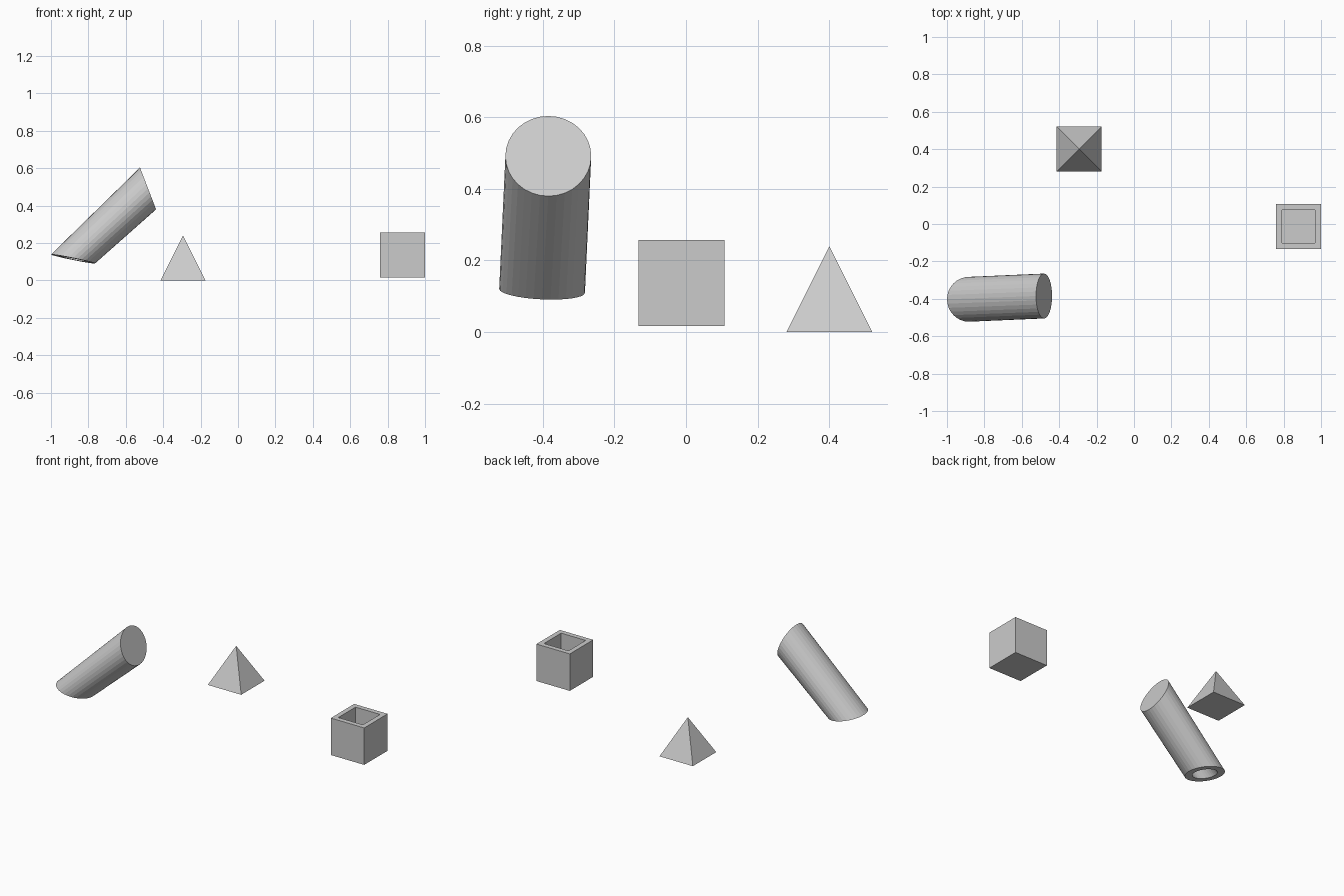
import bpy, bmesh, math
from mathutils import Vector, Matrix

if "Cube" in bpy.data.objects:
    bpy.data.objects.remove(bpy.data.objects["Cube"])

SIDE, RADIUS, WALL, SEGMENTS = 0.24, 0.12, 0.045, 32


def add_object(name, bm):
    bmesh.ops.recalc_face_normals(bm, faces=bm.faces[:])
    mesh = bpy.data.meshes.new(name)
    bm.to_mesh(mesh)
    bm.free()
    obj = bpy.data.objects.new(name, mesh)
    bpy.context.collection.objects.link(obj)
    return obj


def bridge(bm, a, b):
    n = len(a)
    for i in range(n):
        j = (i + 1) % n
        bm.faces.new((a[i], a[j], b[j], b[i]))


# Square pyramid
bm = bmesh.new()
bmesh.ops.create_cone(bm, cap_ends=True, segments=4, radius1=SIDE / math.sqrt(2),
                      radius2=0, depth=SIDE,
                      matrix=Matrix.Rotation(math.radians(45), 4, 'Z'))
bmesh.ops.translate(bm, verts=bm.verts, vec=(-0.294, 0.401, SIDE / 2))
add_object("pyramid", bm)

# Open-topped box: inset the top face and push it down
bm = bmesh.new()
bmesh.ops.create_cube(bm, size=SIDE)
bmesh.ops.translate(bm, verts=bm.verts, vec=(0.88, -0.013, 0.137))
bm.normal_update()
top = max(bm.faces, key=lambda f: f.calc_center_median().z)
bmesh.ops.inset_region(bm, faces=[top], thickness=WALL)
floor = bmesh.ops.extrude_discrete_faces(bm, faces=[top])["faces"][0]
bmesh.ops.translate(bm, verts=floor.verts, vec=(0, 0, WALL - SIDE))
add_object("open_box", bm)

# Slanted tube: lofted between two differently tilted discs, bored from below
LOW, HIGH = Vector((-0.882, -0.4025, 0.115)), Vector((-0.481, -0.385, 0.492))
LOW_U = Vector((0.237, 0, -0.048)).normalized()
LOW_V = Vector((0, 1, -0.046)).normalized()
HIGH_U, HIGH_V = Vector((0.086, 0, -0.224)).normalized(), Vector((0, 1, 0))


def ring(bm, t, radius):
    c, u, v = LOW.lerp(HIGH, t), LOW_U.lerp(HIGH_U, t), LOW_V.lerp(HIGH_V, t)
    angles = [2 * math.pi * i / SEGMENTS for i in range(SEGMENTS)]
    return [bm.verts.new(c + radius * (u * math.cos(a) + v * math.sin(a))) for a in angles]


bm = bmesh.new()
rings = [ring(bm, 1, RADIUS), ring(bm, 0, RADIUS),
         ring(bm, 0, RADIUS - WALL), ring(bm, 0.9, RADIUS - WALL)]
for a, b in zip(rings, rings[1:]):
    bridge(bm, a, b)
bm.faces.new(rings[0])
bm.faces.new(rings[-1])
add_object("slanted_tube", bm)
